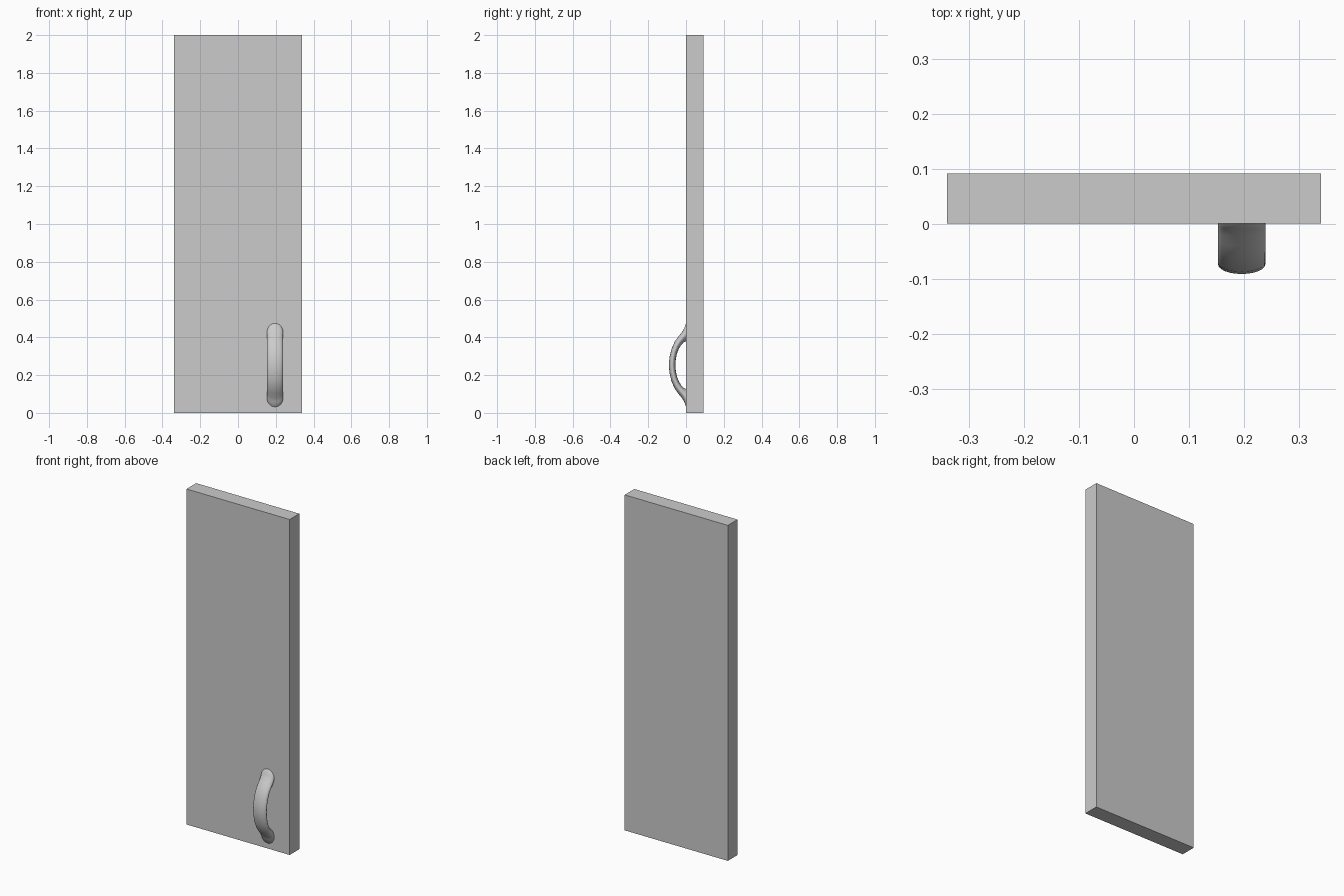
import bpy, bmesh, math

if "Cube" in bpy.data.objects:
    bpy.data.objects.remove(bpy.data.objects["Cube"])

# door panel
bpy.ops.mesh.primitive_cube_add(size=1, location=(0, 0.046, 1))
panel = bpy.context.object
panel.name = "door_panel"
panel.scale = (0.68, 0.091, 2)
bpy.ops.object.transform_apply(location=False, rotation=False, scale=True)

# pull handle: oval sections spanning an outer and an inner (y, z offset) profile
X, Z, HALF_W, SIDES = 0.196, 0.253, 0.043, 24
half = [((0.008, 0.226), (0.008, 0.126)),
        ((0.000, 0.221), (0.000, 0.126)),
        ((-0.009, 0.195), (-0.006, 0.124)),
        ((-0.021, 0.175), (-0.014, 0.119)),
        ((-0.040, 0.152), (-0.026, 0.106)),
        ((-0.060, 0.124), (-0.038, 0.086)),
        ((-0.077, 0.085), (-0.048, 0.060)),
        ((-0.087, 0.043), (-0.054, 0.031)),
        ((-0.091, 0.000), (-0.056, 0.000))]
mirrored = [((o[0], -o[1]), (i[0], -i[1])) for o, i in half[-2::-1]]

bm = bmesh.new()
rings = []
for o, i in half + mirrored:
    ring = []
    for k in range(SIDES):
        a = 2 * math.pi * k / SIDES
        t = (1 + math.cos(a)) / 2
        ring.append(bm.verts.new((X + HALF_W * math.sin(a),
                                  i[0] + (o[0] - i[0]) * t,
                                  Z + i[1] + (o[1] - i[1]) * t)))
    rings.append(ring)
for r, s in zip(rings, rings[1:]):
    for k in range(SIDES):
        n = (k + 1) % SIDES
        bm.faces.new((r[k], r[n], s[n], s[k]))
bm.faces.new(rings[0])
bm.faces.new(rings[-1])
bmesh.ops.recalc_face_normals(bm, faces=bm.faces)
mesh = bpy.data.meshes.new("pull_handle")
bm.to_mesh(mesh)
bm.free()
handle = bpy.data.objects.new("pull_handle", mesh)
bpy.context.collection.objects.link(handle)
bpy.ops.object.select_all(action='DESELECT')
handle.select_set(True)
bpy.context.view_layer.objects.active = handle
bpy.ops.object.shade_smooth_by_angle(angle=math.radians(50))
